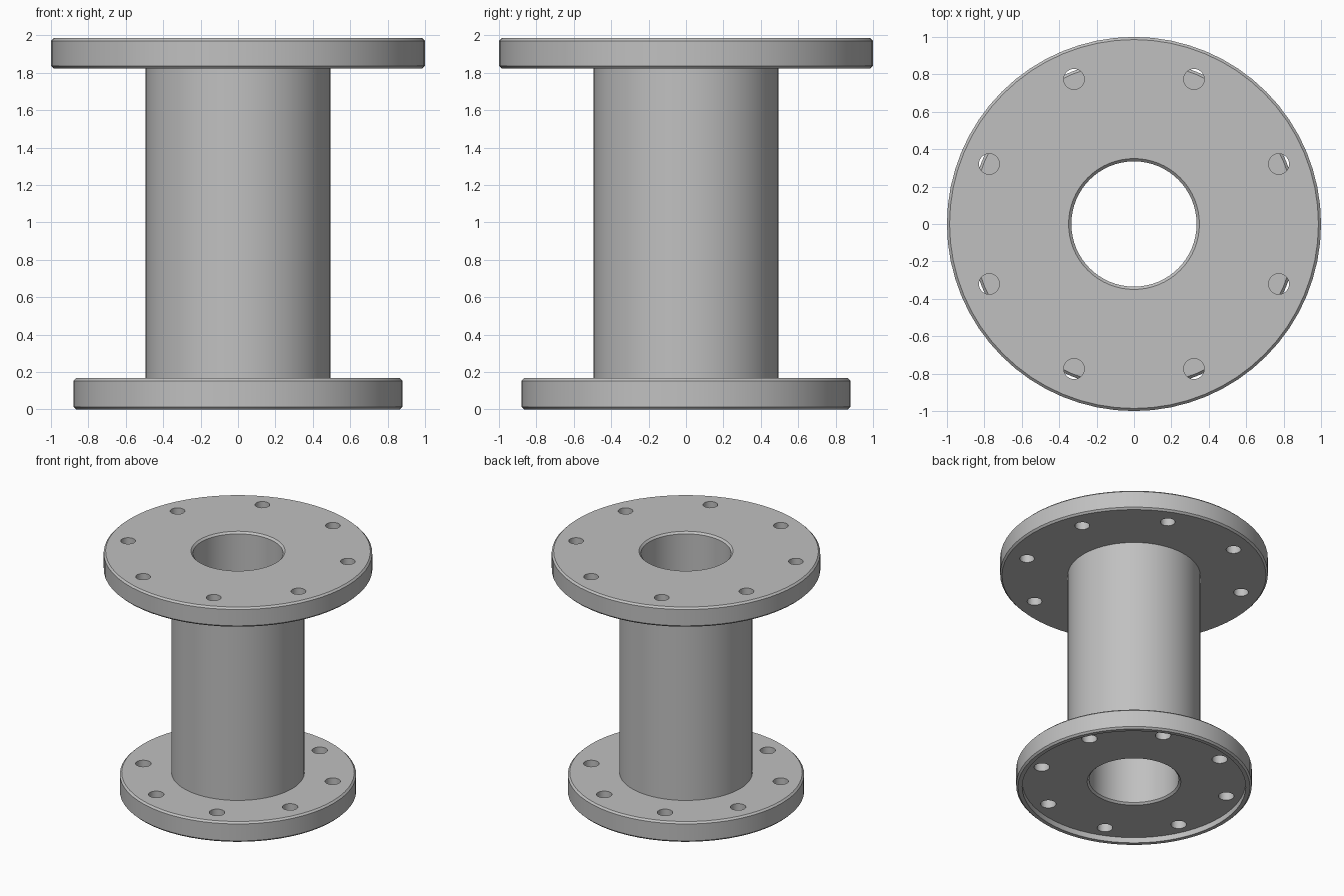
import bpy, bmesh, math
from mathutils import Matrix, Vector

if "Cube" in bpy.data.objects:
    bpy.data.objects.remove(bpy.data.objects["Cube"], do_unlink=True)

SEGMENTS = 64
BORE, BORE_MOUTH, PIPE = 0.335, 0.35, 0.495
HEIGHT, CHAMFER = 1.985, 0.014
LOW_TOP, UP_BOTTOM = 0.167, 1.823
RECESS = 0.045

steel = bpy.data.materials.new("grey_steel")
steel.use_nodes = True
grey = (0.53, 0.53, 0.53, 1)
steel.diffuse_color = grey
steel.node_tree.nodes["Principled BSDF"].inputs["Base Color"].default_value = grey


def add_object(name, bm):
    mesh = bpy.data.meshes.new(name)
    bm.to_mesh(mesh)
    bm.free()
    mesh.materials.append(steel)
    obj = bpy.data.objects.new(name, mesh)
    bpy.context.collection.objects.link(obj)
    return obj


def lathe(name, profile):
    """Revolve a closed (radius, height) profile around z."""
    bm = bmesh.new()
    verts = [bm.verts.new((r, 0, z)) for r, z in profile]
    edges = [bm.edges.new((a, b)) for a, b in zip(verts, verts[1:] + verts[:1])]
    bmesh.ops.spin(bm, geom=verts + edges, cent=(0, 0, 0), axis=(0, 0, 1),
                   angle=math.tau, steps=SEGMENTS)
    bmesh.ops.remove_doubles(bm, verts=bm.verts, dist=0.0001)
    bmesh.ops.recalc_face_normals(bm, faces=bm.faces)
    return add_object(name, bm)


def drill(flange, circle, radius, z):
    """Cut eight bolt holes through a flange."""
    bm = bmesh.new()
    for i in range(8):
        a = math.tau * (i + 0.5) / 8
        spot = Vector((circle * math.cos(a), circle * math.sin(a), z))
        bmesh.ops.create_cone(bm, cap_ends=True, segments=24, radius1=radius,
                              radius2=radius, depth=0.5,
                              matrix=Matrix.Translation(spot))
    cutter = add_object("bolt_hole_cutter", bm)
    cutter.hide_render = True
    mod = flange.modifiers.new("bolt_holes", "BOOLEAN")
    mod.operation, mod.solver, mod.object = "DIFFERENCE", "EXACT", cutter
    bpy.context.view_layer.objects.active = flange
    bpy.ops.object.modifier_apply(modifier=mod.name)
    bpy.data.objects.remove(cutter, do_unlink=True)


def smooth(obj):
    bpy.ops.object.select_all(action="DESELECT")
    obj.select_set(True)
    bpy.context.view_layer.objects.active = obj
    bpy.ops.object.shade_smooth_by_angle(angle=math.radians(30))


def rim(radius, low, high):
    """Outer edge of a flange, chamfered at both corners."""
    return [(radius - CHAMFER, low), (radius, low + CHAMFER),
            (radius, high - CHAMFER), (radius - CHAMFER, high)]


mouth = BORE_MOUTH - BORE

# Wide upper flange
upper = lathe("upper_flange", [(BORE, UP_BOTTOM)] + rim(1.0, UP_BOTTOM, HEIGHT)
              + [(BORE_MOUTH, HEIGHT), (BORE, HEIGHT - mouth)])
drill(upper, 0.838, 0.055, HEIGHT)

# Narrower lower flange, recessed underneath inside a thin lip
lower = lathe("lower_flange", [(BORE, RECESS + mouth), (BORE_MOUTH, RECESS),
                               (0.835, RECESS), (0.835, 0)]
              + rim(0.88, 0, LOW_TOP) + [(BORE, LOW_TOP)])
drill(lower, 0.722, 0.058, 0.1)

# Pipe joining the flanges
pipe = lathe("pipe", [(BORE, LOW_TOP), (PIPE, LOW_TOP),
                      (PIPE, UP_BOTTOM), (BORE, UP_BOTTOM)])

for part in (upper, lower, pipe):
    smooth(part)
